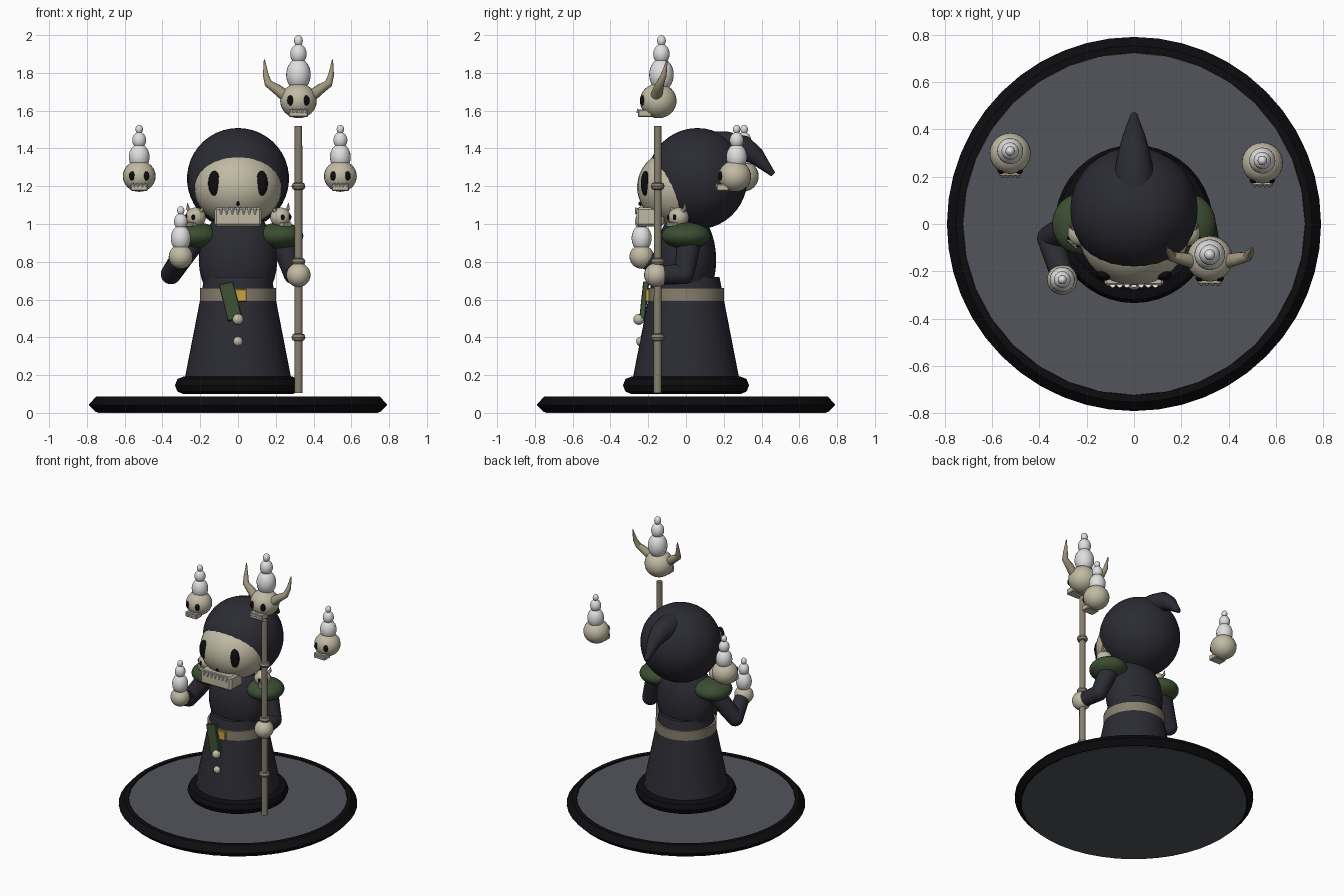
import bpy, bmesh, math
from mathutils import Matrix, Vector

if "Cube" in bpy.data.objects:
    bpy.data.objects.remove(bpy.data.objects["Cube"])


def mat(name, r, g, b):
    m = bpy.data.materials.new(name)
    m.diffuse_color = (r, g, b, 1)
    m.use_nodes = True
    m.node_tree.nodes["Principled BSDF"].inputs["Base Color"].default_value = m.diffuse_color
    return m


CLOTH = mat("dark cloth", .024, .024, .033)
BLACK = mat("black", .004, .004, .005)
STONE = mat("grey stone", .085, .09, .105)
BONE = mat("bone", .53, .49, .37)
WOOD = mat("tan wood", .24, .215, .155)
HORN = mat("horn", .34, .30, .20)
GREEN = mat("moss green", .045, .075, .032)
GOLD = mat("gold", .60, .36, .06)
FLAME = mat("pale flame", .74, .74, .75)
I = Matrix.Identity(4)


def finish(name, bm, m, T=I):
    bmesh.ops.recalc_face_normals(bm, faces=bm.faces[:])
    me = bpy.data.meshes.new(name)
    bm.to_mesh(me)
    bm.free()
    me.transform(T)
    me.materials.append(m)
    for p in me.polygons:
        p.use_smooth = True
    me.set_sharp_from_angle(angle=math.radians(35))
    ob = bpy.data.objects.new(name, me)
    bpy.context.collection.objects.link(ob)
    return ob


def ball(name, c, r, m, T=I, seg=24):
    r = (r, r, r) if isinstance(r, (int, float)) else r
    bm = bmesh.new()
    bmesh.ops.create_uvsphere(bm, u_segments=seg, v_segments=seg * 2 // 3, radius=1,
                              matrix=Matrix.LocRotScale(Vector(c), None, Vector(r)))
    return finish(name, bm, m, T)


def box(name, c, size, m, T=I, rot=I):
    bm = bmesh.new()
    bmesh.ops.create_cube(bm, size=1, matrix=Matrix.Translation(c) @ rot @ Matrix.Diagonal((*size, 1)))
    bmesh.ops.bevel(bm, geom=bm.edges[:], offset=min(size) * .12, segments=1, affect='EDGES')
    return finish(name, bm, m, T)


def lathe(name, profile, m, T=I, n=40):
    """Revolve (radius, z) points; ends are capped."""
    bm = bmesh.new()
    rings = [[bm.verts.new((r * math.cos(2 * math.pi * i / n), r * math.sin(2 * math.pi * i / n), z))
              for i in range(n)] for r, z in profile]
    for a, b in zip(rings, rings[1:]):
        for i in range(n):
            bm.faces.new((a[i], a[(i + 1) % n], b[(i + 1) % n], b[i]))
    bm.faces.new(rings[0])
    bm.faces.new(rings[-1])
    return finish(name, bm, m, T)


def tube(name, pts, radii, m, T=I, n=14):
    """Tapered tube through points."""
    pts = [Vector(p) for p in pts]
    bm = bmesh.new()
    rings = []
    for k, (p, r) in enumerate(zip(pts, radii)):
        d = (pts[min(k + 1, len(pts) - 1)] - pts[max(k - 1, 0)]).normalized()
        if k == 0:
            u = d.orthogonal()
        u = (u - d * u.dot(d)).normalized()
        v = d.cross(u)
        rings.append([bm.verts.new(p + r * (u * math.cos(2 * math.pi * i / n) + v * math.sin(2 * math.pi * i / n)))
                      for i in range(n)])
    for a, b in zip(rings, rings[1:]):
        for i in range(n):
            bm.faces.new((a[i], a[(i + 1) % n], b[(i + 1) % n], b[i]))
    bm.faces.new(rings[0])
    bm.faces.new(rings[-1])
    return finish(name, bm, m, T)


def ring(name, R, r, z, m, T=I, n=40, k=8):
    """Solid ring made from a closed lathe profile without its inner hole."""
    prof = [(R + r * math.cos(a), z + r * math.sin(a))
            for a in (-math.pi / 2 + math.pi * i / (k // 2) for i in range(k // 2 + 1))]
    return lathe(name, prof, m, T, n)


def flame(prefix, c, r, h):
    """Three stacked blobs; c is the bottom, h the total height."""
    x, y, z = c
    ball(prefix + "_flame_low", (x, y, z + .29 * h), (r, r, .29 * h), FLAME)
    ball(prefix + "_flame_mid", (x, y, z + .66 * h), (r * .67, r * .67, .18 * h), FLAME)
    ball(prefix + "_flame_tip", (x, y, z + .90 * h), (r * .36, r * .36, .10 * h), FLAME, seg=16)


def skull(prefix, c, r, yaw=0):
    """Small skull facing -y; r is the cranium radius."""
    T = Matrix.Translation(c) @ Matrix.Rotation(yaw, 4, 'Z') @ Matrix.Scale(r, 4)
    ball(prefix + "_cranium", (0, 0, 0), (1, 1, .95), BONE, T)
    box(prefix + "_jaw", (0, -.72, -.68), (1.05, .75, .42), BONE, T)
    for s in (-1, 1):
        ball(prefix + "_eye", (s * .43, -.84, .02), (.19, .16, .28), BLACK, T, 12)
    for i in range(4):
        x = -.36 + .24 * i
        tube(prefix + "_tooth", [(x, -1.1, -.66), (x, -1.12, -.42)], [.1, .02], FLAME, T, 6)
    return T


# Base
lathe("base_rim", [(.735, .004), (.752, .004), (.79, .043), (.752, .086), (.722, .086), (.722, .06)], BLACK, n=48)
lathe("base_disc", [(.745, 0), (.745, .03), (.722, .077)], STONE, n=32)

# Robe, hem, belt and torso
ring("robe_hem", .287, .047, .146, BLACK)
lathe("robe_skirt", [(.29, .14), (.177, .72)], CLOTH)
lathe("belt", [(.202, .58), (.202, .66)], WOOD)
ball("torso", (0, 0, .81), (.208, .16, .27), CLOTH)
box("buckle", (0, -.2, .622), (.09, .03, .066), GOLD)
box("strap", (-.04, -.222, .59), (.078, .03, .2), GREEN, rot=Matrix.Rotation(math.radians(-14), 4, 'Y') @ Matrix.Rotation(math.radians(-6), 4, 'X'))
ball("bead_upper", (0, -.25, .495), .029, BONE, seg=16)
ball("bead_lower", (0, -.238, .378), .026, BONE, seg=16)

# Hood with drooping point
ball("hood", (0, .06, 1.24), (.27, .265, .268), CLOTH, seg=32)
tube("hood_point", [(0, .13, 1.40), (0, .22, 1.405), (0, .31, 1.40), (0, .37, 1.36), (0, .462, 1.262)],
     [.09, .085, .066, .048, .014], CLOTH, n=18)

# Large skull face
ball("face", (0, -.04, 1.195), (.232, .219, .205), BONE, seg=32)
box("face_jaw", (0, -.19, 1.038), (.25, .145, .1), BONE)
ball("nose_hole", (0, -.24, 1.108), (.009, .012, .012), BLACK, seg=10)
for s in (-1, 1):
    ball("eye", (s * .125, -.215, 1.215), (.033, .024, .066), BLACK)
for i in range(7):
    x = -.09 + .03 * i
    tube("face_tooth", [(x, -.258, 1.085), (x, -.268, 1.052)], [.012, .003], FLAME, n=8)

# Shoulder pads with small horned skulls
for s in (-1, 1):
    ball("shoulder_pad", (s * .222, 0, .938), (.124, .13, .07), GREEN)
    T = skull("shoulder_skull", (s * .225, -.04, 1.035), .055, s * math.radians(40))
    for h in (-1, 1):
        tube("shoulder_horn", [(h * .6, 0, .55), (h * .95, 0, .85), (h * 1.0, 0, 1.4)],
             [.25, .18, .03], BONE, T, 8)

# Arms and hands
for side, sh, el, ha in (("left", (-.23, .01, .92), (-.355, -.06, .735), (-.305, -.21, .81)),
                         ("right", (.23, .02, .92), (.295, -.01, .735), (.32, -.14, .73))):
    tube(side + "_upper_arm", [sh, el], [.065, .054], CLOTH, n=18)
    ball(side + "_elbow", el, .054, CLOTH)
    tube(side + "_forearm", [el, ha], [.054, .05], CLOTH, n=18)
ball("left_hand", (-.303, -.235, .827), .064, BONE)
ball("right_hand", (.32, -.158, .73), .064, BONE)
flame("hand", (-.303, -.235, .855), .053, .24)

# Staff with knots
S = Matrix.Translation((.32, -.15, 0))
lathe("staff", [(.022, .105), (.02, 1.52)], WOOD, S, 14)
for z in (.4, .8, 1.2):
    ring("staff_knot", .015, .022, z, WOOD, S, 16)

# Horned skull above the staff
T = skull("staff_skull", (.32, -.147, 1.652), .097)
for s in (-1, 1):
    tube("staff_horn", [(s * .75, -.1, .3), (s * 1.2, 0, .65), (s * 1.65, .1, .95), (s * 1.78, .3, 1.4), (s * 1.86, .48, 2.24)],
         [.32, .28, .22, .16, .03], HORN, T, 12)
flame("staff", (.32, -.13, 1.705), .065, .295)

# Two floating skulls
for name, x, y in (("left_float", -.523, .298), ("right_float", .542, .258)):
    skull(name, (x, y, 1.253), .087)
    flame(name, (x, y + .01, 1.285), .055, .24)
